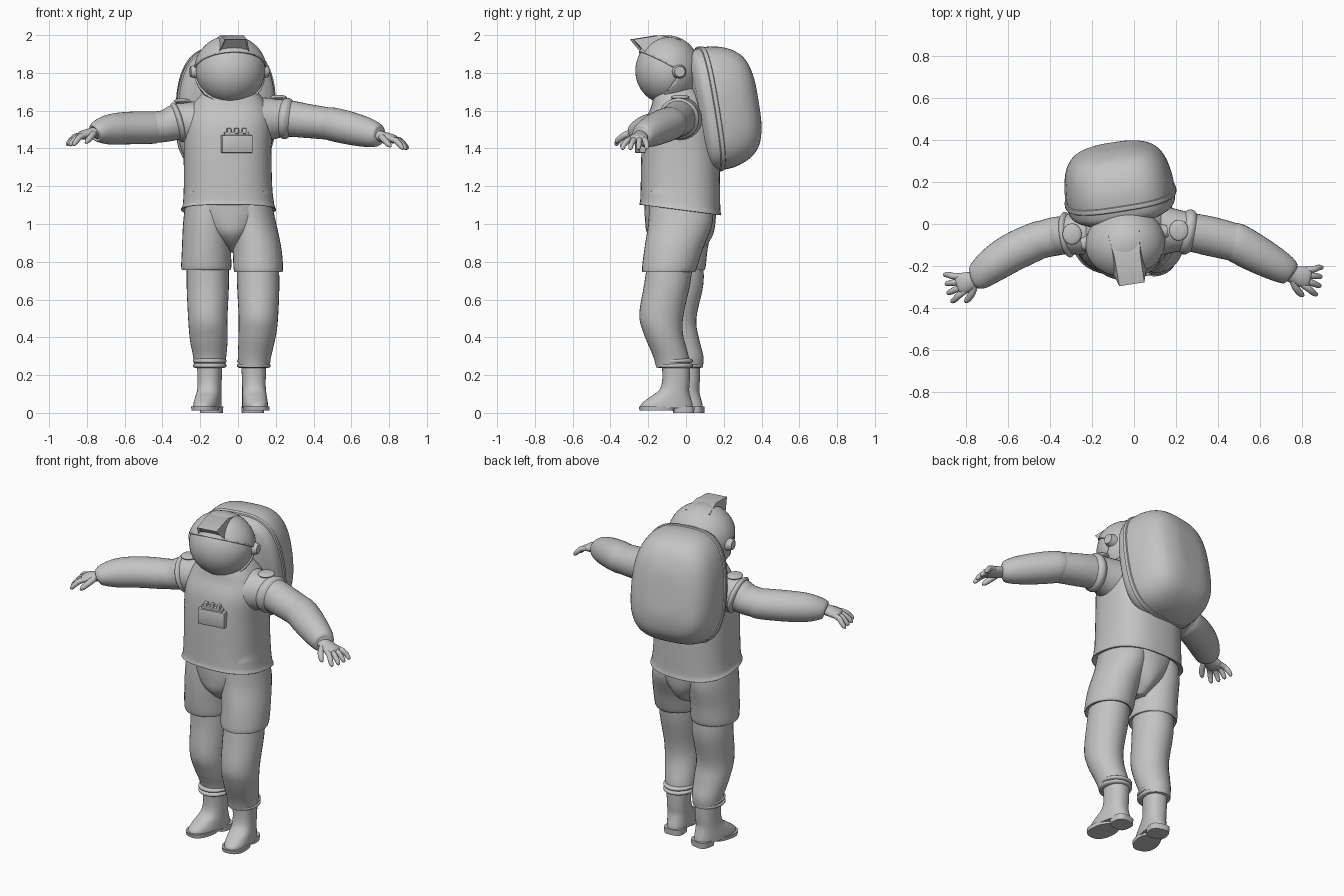
import bpy, bmesh, math
from mathutils import Vector, Matrix

cube = bpy.data.objects.get("Cube")
if cube:
    bpy.data.objects.remove(cube, do_unlink=True)

grey = bpy.data.materials.new("suit grey")
grey.use_nodes = True
grey.diffuse_color = (0.55, 0.55, 0.55, 1)
grey.node_tree.nodes["Principled BSDF"].inputs["Base Color"].default_value = grey.diffuse_color

UP = Vector((0, 0, 1))
YAW = math.radians(9)


def finish(name, bm, loc=(0, 0, 0), rot=(0, 0, 0), angle=40):
    bmesh.ops.recalc_face_normals(bm, faces=bm.faces)
    mesh = bpy.data.meshes.new(name)
    bm.to_mesh(mesh)
    bm.free()
    mesh.materials.append(grey)
    obj = bpy.data.objects.new(name, mesh)
    bpy.context.collection.objects.link(obj)
    obj.location, obj.rotation_euler = loc, rot
    bpy.ops.object.select_all(action='DESELECT')
    obj.select_set(True)
    bpy.context.view_layer.objects.active = obj
    bpy.ops.object.shade_smooth_by_angle(angle=math.radians(angle))
    return obj


def spline(rings, steps):
    """Smooth curve through rings of (x, y, z, half width, half height)."""
    pts = [rings[0]] + list(rings) + [rings[-1]]
    out = []
    for a, b, c, d in zip(pts, pts[1:], pts[2:], pts[3:]):
        for s in range(steps):
            t = s / steps
            out.append([q + t / 2 * (r - p + t * (2*p - 5*q + 4*r - s2 + t * (3*q - p - 3*r + s2)))
                        for p, q, r, s2 in zip(a, b, c, d)])
    return out + [list(rings[-1])]


def loft(name, rings, level=False, power=2, sides=32, steps=5, warp=None, loc=(0, 0, 0), rot=(0, 0, 0)):
    """Skin rings: horizontal when level, otherwise square to the path."""
    path = spline(rings, steps)
    bm = bmesh.new()
    loops = []
    for i, (x, y, z, rx, ry) in enumerate(path):
        u, v = Vector((1, 0, 0)), Vector((0, 1, 0))
        if not level:
            t = Vector(path[min(i + 1, len(path) - 1)][:3]) - Vector(path[max(i - 1, 0)][:3])
            u = t.cross(UP).normalized()
            v = u.cross(t).normalized()
        ring = []
        for k in range(sides):
            c, s = math.cos(math.tau * k / sides), math.sin(math.tau * k / sides)
            e = 2 / power
            p = (Vector((x, y, z)) + u * math.copysign(abs(c) ** e, c) * rx
                 + v * math.copysign(abs(s) ** e, s) * ry)
            ring.append(bm.verts.new(warp(p) if warp else p))
        loops.append(ring)
    for a, b in zip(loops, loops[1:]):
        for k in range(sides):
            n = (k + 1) % sides
            bm.faces.new((a[k], a[n], b[n], b[k]))
    bm.faces.new(loops[0])
    bm.faces.new(loops[-1])
    return finish(name, bm, loc, rot)


def block(name, size, loc, rot=(0, 0, 0), bevel=0.006):
    bm = bmesh.new()
    bmesh.ops.create_cube(bm, size=1, matrix=Matrix.Diagonal((*size, 1)))
    bmesh.ops.bevel(bm, geom=bm.edges[:], offset=bevel, segments=2, affect='EDGES', profile=0.5)
    return finish(name, bm, loc, rot)


def ball(name, scale, loc, rot=(0, 0, 0)):
    bm = bmesh.new()
    bmesh.ops.create_uvsphere(bm, u_segments=48, v_segments=32, radius=1, matrix=Matrix.Diagonal((*scale, 1)))
    return finish(name, bm, loc, rot)


def band(name, x, y, z, rx, ry, h=0.012):
    """Rounded cuff ring around a leg."""
    loft(name, [(x, y, z - h, rx - h, ry - h), (x, y, z - h / 2, rx, ry),
                (x, y, z + h / 2, rx, ry), (x, y, z + h, rx - h, ry - h)], level=True, steps=3)


# Tunic, its hem dipping towards the back
def dip(p):
    if p.z < 1.16:
        p.z -= 0.13 * p.y
    return p


loft("tunic", [(-.05, -.03, 1.09, .2, .18), (-.05, -.03, 1.07, .25, .215), (-.05, -.03, 1.1, .242, .212),
               (-.053, -.03, 1.2, .234, .21), (-.055, -.03, 1.4, .232, .205), (-.05, -.03, 1.53, .23, .19),
               (-.045, -.03, 1.62, .205, .155), (-.04, -.04, 1.68, .16, .13), (-.04, -.05, 1.72, .12, .1)],
     level=True, power=2.5, sides=48, warp=dip)

# Pelvis showing as a V between the shorts legs
loft("pelvis", [(-.05, -.03, 1.1, .22, .19), (-.04, -.03, 1.02, .19, .187), (-.035, -.03, .95, .125, .175),
                (-.03, -.02, .89, .06, .13), (-.03, -.01, .85, .03, .06)], level=True)

# Shorts, trouser legs, cuffs and boots
loft("right_shorts_leg", [(-.16, -.03, 1.1, .12, .165), (-.163, -.03, 1, .128, .17), (-.167, -.04, .87, .13, .155),
                          (-.168, -.04, .765, .132, .142), (-.168, -.04, .76, .115, .125)], level=True)
loft("left_shorts_leg", [(.06, -.03, 1.1, .12, .165), (.075, -.03, 1, .128, .17), (.1, -.065, .87, .13, .155),
                         (.108, -.09, .755, .13, .143), (.108, -.09, .75, .113, .125)], level=True)
loft("right_trouser_leg", [(-.16, -.03, .82, .11, .12), (-.16, -.03, .68, .112, .122), (-.16, -.055, .5, .104, .11),
                           (-.155, -.03, .39, .1, .1), (-.15, 0, .3, .088, .092), (-.15, .003, .24, .08, .086)],
     level=True)
loft("left_trouser_leg", [(.105, -.08, .82, .11, .12), (.107, -.1, .68, .112, .122), (.108, -.13, .52, .105, .117),
                          (.103, -.12, .42, .1, .104), (.088, -.08, .3, .088, .094), (.084, -.07, .24, .08, .088)],
     level=True)
for side, x, y, turn in (("right", -.15, 0, -14), ("left", .084, -.053, 7)):
    rot = (0, 0, math.radians(turn))
    for z in (.25, .275):
        band(side + "_ankle_cuff", x, y - .008, z, .088, .096)
    loft(side + "_boot", [(0, 0, .26, .066, .074), (0, 0, .17, .062, .073), (0, -.01, .12, .062, .08),
                          (0, -.03, .085, .064, .107), (0, -.048, .05, .066, .135), (0, -.05, .025, .066, .14)],
         level=True, power=2.3, loc=(x, y, 0), rot=rot)
    loft(side + "_sole", [(0, -.1, .012, .068, .094), (0, -.1, .034, .07, .098)],
         level=True, power=2.4, steps=1, loc=(x, y, 0), rot=rot)
    loft(side + "_heel", [(0, .04, 0, .058, .055), (0, .04, .034, .06, .057)],
         level=True, power=3, steps=1, loc=(x, y, 0), rot=rot)


# Arms: upper sleeve, forearm sleeve, shoulder cap and flap
def arm(side, upper, lower):
    loft(side + "_upper_sleeve", upper)
    loft(side + "_forearm_sleeve", lower)
    a, b = Vector(upper[1][:3]), Vector(upper[2][:3])
    r = upper[1][3]
    loft(side + "_shoulder_cap", [(*a.lerp(b, t), r + g, r + g) for t, g in
                                  ((-.1, 0), (.05, .013), (.2, .012), (.35, -.004))])
    ball(side + "_shoulder_flap", (.045, .05, .014), a.lerp(b, -.2) + UP * (r + .012))


arm("left", [(.1, -.03, 1.55, .13, .125), (.24, -.035, 1.56, .095, .1), (.37, -.06, 1.545, .094, .09),
             (.49, -.09, 1.53, .09, .085)],
    [(.46, -.08, 1.53, .085, .08), (.49, -.09, 1.53, .093, .088), (.58, -.14, 1.51, .09, .088),
     (.68, -.195, 1.485, .078, .078), (.74, -.23, 1.468, .062, .06), (.755, -.24, 1.465, .04, .035)])
arm("right", [(-.18, -.03, 1.53, .13, .125), (-.31, -.05, 1.54, .095, .1), (-.38, -.06, 1.52, .092, .085),
              (-.46, -.08, 1.51, .088, .083)],
    [(-.42, -.07, 1.51, .08, .078), (-.45, -.075, 1.51, .09, .085), (-.58, -.135, 1.508, .092, .086),
     (-.68, -.2, 1.5, .083, .08), (-.745, -.255, 1.49, .064, .056), (-.76, -.265, 1.485, .04, .035)])


# Gloved hands: palm, four drooping fingers, thumb towards the front
def hand(side, wrist, heading):
    f = Vector((math.cos(heading), math.sin(heading), -.22))
    l = Vector((-math.sin(heading), math.cos(heading), 0))
    if l.y > 0:
        l.negate()
    w = Vector(wrist)

    def at(ahead, across, down=0):
        return tuple(w + f * ahead + l * across - UP * down)

    loft(side + "_palm", [(*at(-.03, 0), .038, .032), (*at(.01, 0), .042, .028), (*at(.05, 0), .05, .026),
                          (*at(.08, 0), .046, .02), (*at(.09, 0), .03, .01)], sides=20)
    for i in range(4):
        q = (i - 1.5) * .027
        reach = .145 - .006 * abs(i - 2)
        loft(side + "_finger", [(*at(.06, q * .9), .015, .015), (*at(.095, q * 1.2, .003), .0155, .0155),
                                (*at(reach - .02, q * 1.5, .018), .014, .014),
                                (*at(reach - .005, q * 1.6, .033), .011, .011),
                                (*at(reach, q * 1.6, .04), .004, .004)], sides=12)
    loft(side + "_thumb", [(*at(.01, .025), .018, .018), (*at(.035, .06, .012), .017, .017),
                           (*at(.065, .082, .03), .014, .014), (*at(.078, .085, .04), .005, .005)], sides=12)


hand("left", (.755, -.24, 1.465), math.radians(-14))
hand("right", (-.76, -.265, 1.485), math.radians(180 + 18))

# Helmet: visor globe inside a shell with a wedge-shaped opening
head, turn = Vector((-.04, -.1, 1.812)), (0, 0, YAW)
ball("visor", (.184, .168, .177), head, turn)
bm = bmesh.new()
bmesh.ops.create_uvsphere(bm, u_segments=48, v_segments=32, radius=1, matrix=Matrix.Diagonal((.188, .172, .182, 1)))
hinge = Vector((0, .045, -.005))
planes = (Vector((0, .475, .88)), Vector((0, .83, -.56)))
for n in planes:
    bmesh.ops.bisect_plane(bm, geom=bm.verts[:] + bm.edges[:] + bm.faces[:], plane_co=hinge, plane_no=n)
gone = [f for f in bm.faces if all((f.calc_center_median() - hinge).dot(n) < 0 for n in planes)]
bmesh.ops.delete(bm, geom=gone, context='FACES')
shell = finish("helmet_shell", bm, head, turn)
rim = shell.modifiers.new("thickness", 'SOLIDIFY')
rim.thickness, rim.offset = .01, 0

# Ear pods
for s in (-1, 1):
    bm = bmesh.new()
    bmesh.ops.create_cone(bm, cap_ends=True, segments=24, radius1=.04, radius2=.028, depth=.035,
                          matrix=Matrix.Rotation(s * math.pi / 2, 4, 'Y'))
    spot = Matrix.Rotation(YAW, 3, 'Z') @ Vector((s * .192, .035, -.005))
    finish("ear_pod", bm, head + spot, turn)

# Lamp crest overhanging the brow, with a recessed front
bm = bmesh.new()
for half, y, z in ((.075, .06, .165), (.062, -.05, .187), (.06, -.19, .165), (.08, -.13, .098), (.07, .04, .1)):
    for s in (-1, 1):
        bm.verts.new((s * half, y, z))
bmesh.ops.convex_hull(bm, input=bm.verts[:])
bmesh.ops.dissolve_limit(bm, angle_limit=.02, verts=bm.verts[:], edges=bm.edges[:])
bm.normal_update()
front = min(bm.faces, key=lambda f: f.calc_center_median().y)
bmesh.ops.inset_individual(bm, faces=[front], thickness=.012, depth=-.012)
finish("crest", bm, head, turn, angle=25)


# Backpack, narrower at the top, leaning forward, with a raised seam
def taper(p):
    p.x *= 1 - 0.5 * max(0, p.z) ** 1.3
    return p


lean = (math.radians(9), 0, YAW)
spot = (-.055, .07, 1.6)
loft("backpack", [(0, -.03, 0, .2, .27), (0, 0, 0, .25, .315), (0, .06, 0, .262, .328), (0, .14, 0, .258, .322),
                  (0, .22, 0, .236, .29), (0, .275, 0, .19, .235), (0, .305, 0, .11, .14), (0, .31, 0, .03, .04)],
     power=3.2, sides=64, warp=taper, loc=spot, rot=lean)
loft("backpack_seam", [(0, .04, 0, .255, .32), (0, .045, 0, .268, .334), (0, .065, 0, .268, .334),
                       (0, .07, 0, .255, .32)], power=3.2, sides=64, steps=2, warp=taper, loc=spot, rot=lean)

# Chest control box with knobs
block("chest_box", (.165, .06, .095), (-.008, -.228, 1.423), turn)
block("chest_box_lid", (.13, .045, .02), (-.008, -.225, 1.477), turn, .004)
for k in (-1, 0, 1):
    block("chest_knob", (.022, .03, .03), (-.008 + k * .04, -.235 + k * .006, 1.492), turn, .004)
